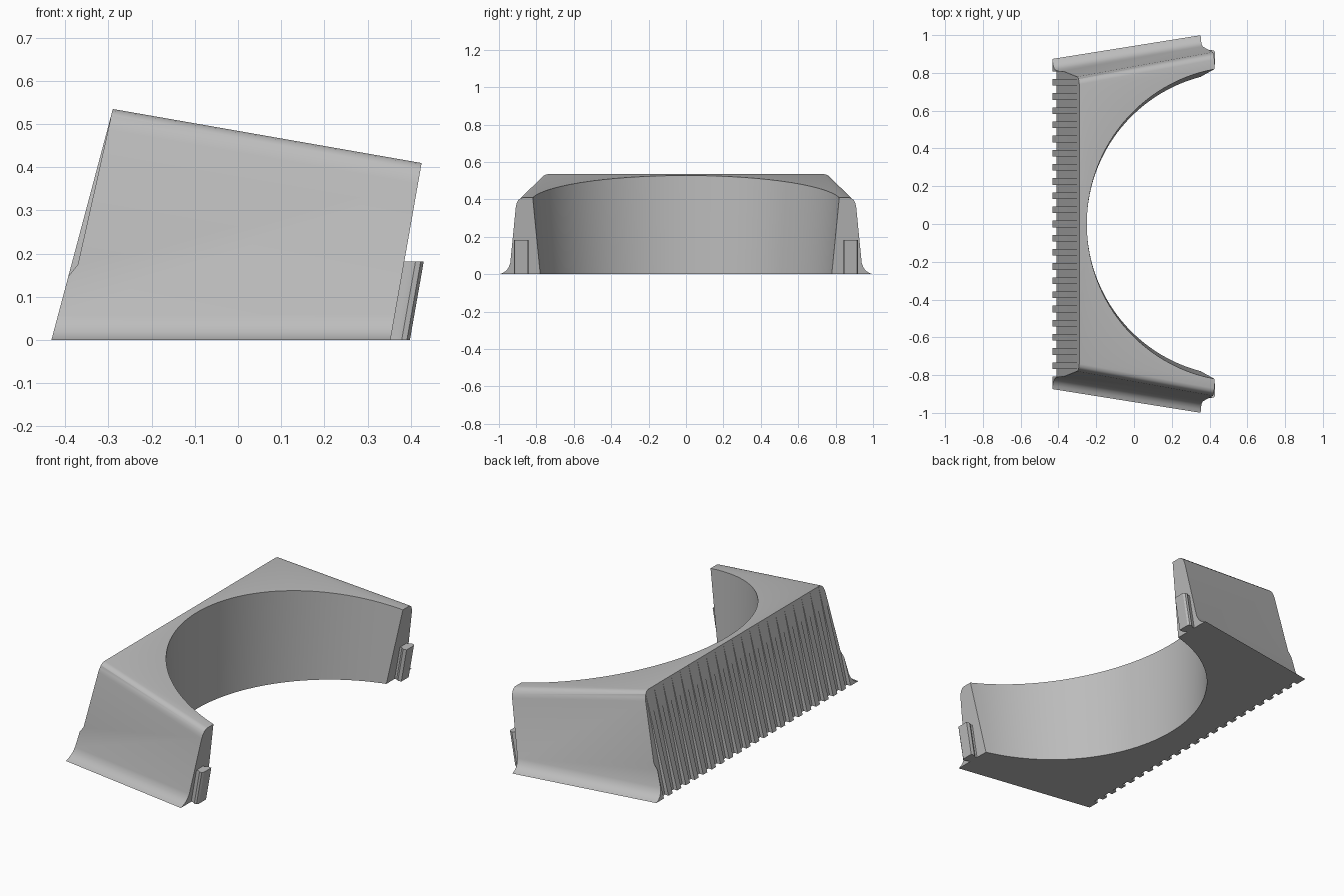
import bpy, bmesh
from math import sin, cos, pi

cube = bpy.data.objects.get("Cube")
if cube:
    bpy.data.objects.remove(cube, do_unlink=True)

grey = bpy.data.materials.new("light grey plastic")
grey.use_nodes = True
COLOUR = (0.5, 0.5, 0.5, 1)
grey.diffuse_color = COLOUR
grey.node_tree.nodes["Principled BSDF"].inputs["Base Color"].default_value = COLOUR


def loft(bm, a, b):
    """Close two matching rings of points into a solid."""
    va, vb = [bm.verts.new(p) for p in a], [bm.verts.new(p) for p in b]
    n = len(va)
    for i in range(n):
        j = (i + 1) % n
        bm.faces.new((va[i], va[j], vb[j], vb[i]))
    bm.faces.new(va[::-1])
    bm.faces.new(vb)


def make(name, pairs):
    bm = bmesh.new()
    for a, b in pairs:
        loft(bm, a, b)
    bmesh.ops.recalc_face_normals(bm, faces=bm.faces)
    me = bpy.data.meshes.new(name)
    bm.to_mesh(me)
    bm.free()
    me.materials.append(grey)
    ob = bpy.data.objects.new(name, me)
    bpy.context.collection.objects.link(ob)
    return ob


def activate(ob):
    bpy.ops.object.select_all(action='DESELECT')
    ob.select_set(True)
    bpy.context.view_layer.objects.active = ob


def cut(ob, cutter):
    cutter.hide_render = True
    mod = ob.modifiers.new("cut", 'BOOLEAN')
    mod.operation, mod.solver, mod.object = 'DIFFERENCE', 'EXACT', cutter
    activate(ob)
    bpy.ops.object.modifier_apply(modifier=mod.name)
    bpy.data.objects.remove(cutter, do_unlink=True)


# Side wall profile: (offset from wall plane, height) up the flare,
# then (offset, depth below the sloping top) around the rounded shoulder
FLARE = [(.054, 0), (.036, .006), (.02, .017), (.008, .033), (0, .058)]
SHOULDER = [(0, .05), (-.003, .03), (-.009, .015), (-.019, .004), (-.035, 0)]


def section(x0, lean):
    """Profile ring in the end plane x = x0 + lean * z."""
    ring = []
    heights = [(o, h) for o, h in FLARE]
    heights += [(o, (.484 - d - .175 * x0) / (1 + .175 * lean)) for o, d in SHOULDER]
    for off, z in heights:
        x = x0 + lean * z
        ring.append((x, .889 + .16 * x - .127 * z + off, z))
    return ring + [(x, -y, z) for x, y, z in reversed(ring)]


body = make("clamp_body", [(section(-.432, .266), section(.353, .176))])


# Wide arched opening, flaring a little toward the top
def arc(z):
    r = .805 + .073 * z
    return [(r - .25 + r * cos(2 * pi * i / 128), r * sin(2 * pi * i / 128), z)
            for i in range(128)]


cut(body, make("opening_cutter", [(arc(-.1), arc(.7))]))

# Grip grooves on the sloping back, fading out at the top edge
grooves = []
for i in range(22):
    mid = (i - 10.5) * .075
    tri = [(-.46, -.02), (-.404 - .0105, -.02), (-.29, .534), (-.33, .534)]
    grooves.append(([(x, mid - .02, z) for x, z in tri],
                    [(x, mid + .02, z) for x, z in tri]))
cut(body, make("groove_cutter", grooves))

# Small dovetail tabs leaning with the open ends
TAB = [(-.015, .85), (.012, .852), (.026, .842), (.045, .845),
       (.045, .908), (.038, .918), (.026, .92), (.012, .91), (-.015, .908)]


def tab_ring(z, s):
    return [(.353 + .176 * z + x, s * y, z) for x, y in TAB]


tabs = [make(name, [(tab_ring(0, s), tab_ring(.182, s))])
        for name, s in (("left_tab", 1), ("right_tab", -1))]

for ob in [body] + tabs:
    activate(ob)
    bpy.ops.object.shade_smooth_by_angle(angle=.6)
